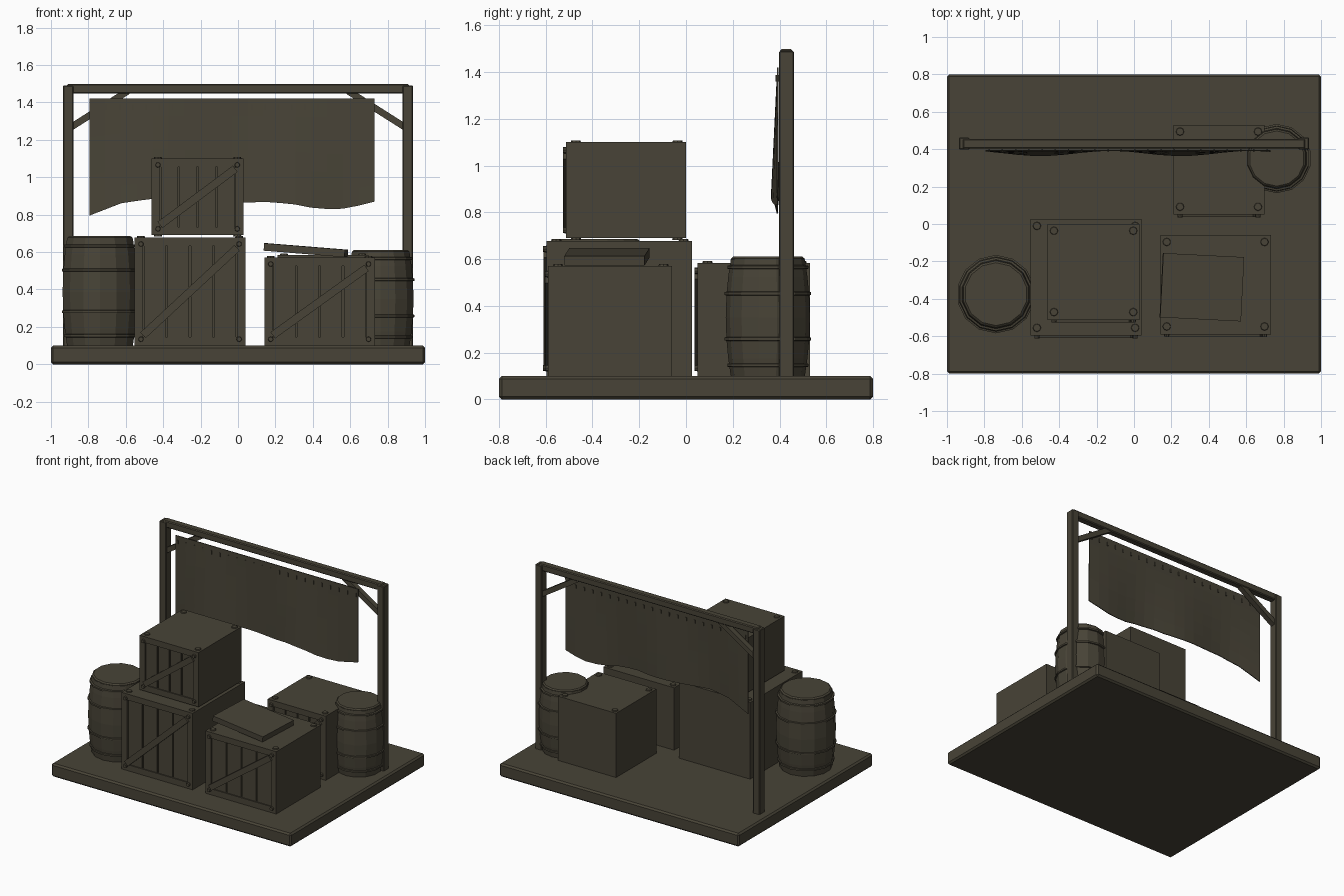
import bpy, bmesh, math
from mathutils import Matrix, Vector

if "Cube" in bpy.data.objects:
    bpy.data.objects.remove(bpy.data.objects["Cube"])

wood = bpy.data.materials.new("dark_olive_wood")
wood.diffuse_color = (0.065, 0.057, 0.038, 1)
wood.use_nodes = True
wood.node_tree.nodes["Principled BSDF"].inputs["Base Color"].default_value = wood.diffuse_color


def finish(name, bm):
    me = bpy.data.meshes.new(name)
    bm.normal_update()
    bm.to_mesh(me)
    bm.free()
    me.materials.append(wood)
    ob = bpy.data.objects.new(name, me)
    bpy.context.collection.objects.link(ob)
    return ob


def add_box(bm, lo, hi, rot=None):
    """Box from corner lo to corner hi, turned about its own centre."""
    lo, hi = Vector(lo), Vector(hi)
    m = Matrix.Translation((lo + hi) / 2) @ (rot or Matrix.Identity(4)) @ Matrix.Diagonal((*(hi - lo), 1))
    bmesh.ops.create_cube(bm, size=1, matrix=m)


def add_disc(bm, c, r, h, rot=None, n=8):
    m = Matrix.Translation(c) @ (rot or Matrix.Identity(4))
    bmesh.ops.create_cone(bm, cap_ends=True, segments=n, radius1=r, radius2=r * 0.85, depth=h, matrix=m)


def box(name, lo, hi, bevel=0.0, rot=None):
    bm = bmesh.new()
    add_box(bm, lo, hi, rot)
    if bevel:
        bmesh.ops.bevel(bm, geom=bm.edges[:], offset=bevel, segments=1, affect='EDGES')
    return finish(name, bm)


def bar(name, a, b, w, y0, y1):
    """Slanted strip in the xz plane between points a and b."""
    dx, dz = b[0] - a[0], b[1] - a[1]
    l, cx, cz = math.hypot(dx, dz), (a[0] + b[0]) / 2, (a[1] + b[1]) / 2
    return box(name, (cx - l / 2, y0, cz - w / 2), (cx + l / 2, y1, cz + w / 2),
               rot=Matrix.Rotation(-math.atan2(dz, dx), 4, 'Y'))


def crate(name, x0, x1, y0, y1, z0, z1):
    f, d = 0.045, 0.018
    box(name + "_body", (x0, y0 + d, z0), (x1, y1, z1))
    # framed front
    bm = bmesh.new()
    for a, b in ((x0, x0 + f), (x1 - f, x1)):
        add_box(bm, (a, y0, z0), (b, y0 + d, z1))
    for a, b in ((z0, z0 + f), (z1 - f, z1)):
        add_box(bm, (x0 + f, y0, a), (x1 - f, y0 + d, b))
    finish(name + "_frame", bm)
    # recessed planks
    bm = bmesh.new()
    n, w = 4, (x1 - x0 - 2 * f) / 4
    for i in range(n):
        a = x0 + f + i * w
        add_box(bm, (a + 0.005, y0 + 0.008, z0 + f), (a + w - 0.005, y0 + d, z1 - f))
    finish(name + "_planks", bm)
    bar(name + "_diagonal", (x0 + f, z0 + f + 0.01), (x1 - f, z1 - f - 0.01), 0.042, y0 - 0.013, y0 + d)
    # bolts on the front, studs on the top and bottom corners
    bm = bmesh.new()
    i = 0.034
    for x in (x0 + i, x1 - i):
        for z in (z0 + i, z1 - i):
            add_disc(bm, (x, y0 - 0.003, z), 0.015, 0.022, Matrix.Rotation(math.pi / 2, 4, 'X'))
        for y in (y0 + 0.042, y1 - 0.036):
            add_disc(bm, (x, y, z1 + 0.002), 0.023, 0.012)
            add_disc(bm, (x, y, z0 - 0.002), 0.023, 0.012)
    finish(name + "_studs", bm)


def lathe(name, prof, x, y, n=14):
    bm = bmesh.new()
    rings = [[bm.verts.new((x + r * math.cos(2 * math.pi * (k + .5) / n),
                            y + r * math.sin(2 * math.pi * (k + .5) / n), z))
              for k in range(n)] for r, z in prof]
    for p, q in zip(rings, rings[1:]):
        for k in range(n):
            bm.faces.new((p[k], p[(k + 1) % n], q[(k + 1) % n], q[k]))
    bm.faces.new(rings[0][::-1])
    bm.faces.new(rings[-1])
    return finish(name, bm)


def barrel(name, x, y, r, h, z=0.1):
    def rad(t):
        return r * (1 - 0.12 * (2 * t - 1) ** 2)
    prof = [(rad(t), z + t * (h - 0.012)) for t in (0, 0.15, 0.31, 0.5, 0.69, 0.85, 1)]
    lathe(name + "_staves", prof, x, y)
    lathe(name + "_lid", [(r * 0.87, z + h - 0.02), (r * 0.87, z + h - 0.008), (r * 0.82, z + h)], x, y)
    for i, t in enumerate((0.09, 0.31, 0.69, 0.91)):
        c, q = z + t * h, rad(t)
        lathe(f"{name}_hoop_{i}", [(q - .01, c - .011), (q + .008, c - .006), (q + .008, c + .006), (q - .01, c + .011)], x, y)


# platform
box("platform", (-1, -0.8, 0), (1, 0.8, 0.1), 0.012)

# crates and loose lid
crate("big_crate", -0.553, 0.04, -0.597, 0.026, 0.1, 0.677)
crate("upper_crate", -0.462, 0.03, -0.513, 0.0, 0.69, 1.1)
crate("right_crate", 0.141, 0.732, -0.59, -0.06, 0.1, 0.57)
crate("rear_crate", 0.212, 0.697, 0.05, 0.53, 0.1, 0.584)
box("loose_lid", (0.146, -0.51, 0.59), (0.58, -0.166, 0.63),
    rot=Matrix.Rotation(math.radians(-2.9), 4, 'Z') @ Matrix.Rotation(math.radians(4.6), 4, 'Y'))

# barrels
barrel("left_barrel", -0.738, -0.375, 0.205, 0.585)
barrel("right_barrel", 0.763, 0.35, 0.18, 0.511)

# awning frame
for s, side in ((-1, "left"), (1, "right")):
    box(side + "_post", (s * 0.908 - 0.028, 0.398, 0.09), (s * 0.908 + 0.028, 0.462, 1.49), 0.005)
    bar(side + "_brace", (s * 0.905, 1.26), (s * 0.59, 1.46), 0.036, 0.41, 0.45)
box("cross_beam", (-0.915, 0.403, 1.448), (0.915, 0.455, 1.498), 0.006)

# hanging cloth with a ragged hem
HEM = [(-0.795, .795), (-0.62, .863), (-0.46, .885), (0.03, .863), (0.14, .869), (0.29, .858),
       (0.43, .83), (0.58, .832), (0.73, .87)]


def hem(x):
    for (a, p), (b, q) in zip(HEM, HEM[1:]):
        if x <= b + 1e-6:
            return p + (q - p) * (x - a) / (b - a)
    return HEM[-1][1]


def cloth_y(x, t):
    return 0.39 - t * (0.013 + 0.014 * math.cos(2 * math.pi * (x + 0.5) / 0.75))


bm = bmesh.new()
nx, nz = 18, 6
grid = []
for i in range(nx + 1):
    x = -0.795 + 1.525 * i / nx
    grid.append([bm.verts.new((x, cloth_y(x, j / nz), 1.42 + (hem(x) - 1.42) * j / nz)) for j in range(nz + 1)])
for i in range(nx):
    for j in range(nz):
        bm.faces.new((grid[i][j], grid[i][j + 1], grid[i + 1][j + 1], grid[i + 1][j]))
cloth = finish("hanging_cloth", bm)
sol = cloth.modifiers.new("thickness", 'SOLIDIFY')
sol.thickness = 0.006

# stitches along the top of the cloth
bm = bmesh.new()
for i in range(22):
    x = -0.775 + i * 0.0708
    y = cloth_y(x, 0.08)
    add_box(bm, (x - 0.004, y - 0.004, 1.36), (x + 0.004, y + 0.012, 1.388))
finish("cloth_stitches", bm)
